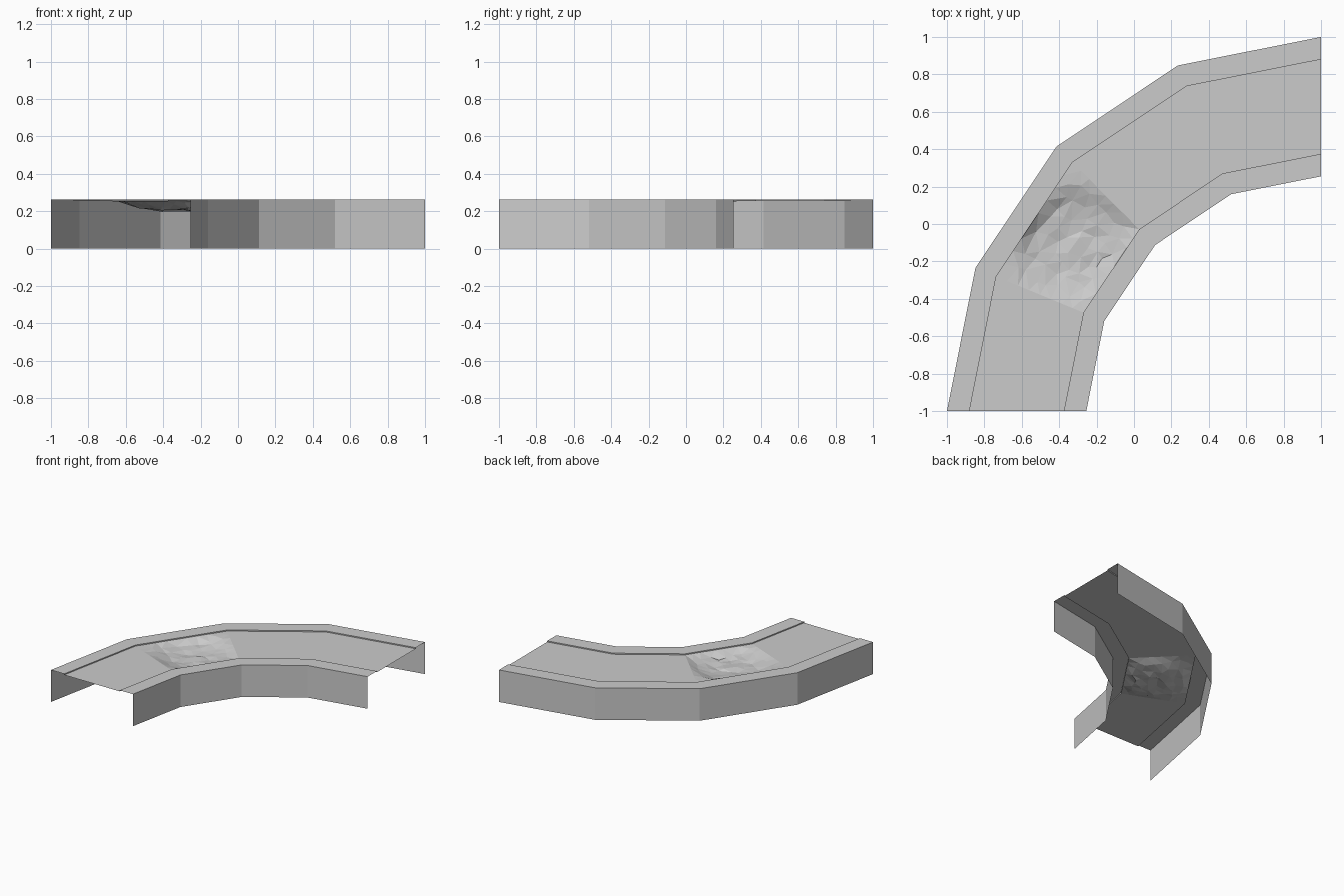
import bpy, bmesh, math, random
from mathutils import Vector

if "Cube" in bpy.data.objects:
    bpy.data.objects.remove(bpy.data.objects["Cube"])

random.seed(4)
TOP, ROAD = 0.263, 0.254            # kerb top and road heights
R_OUT, R_KERB_OUT, R_KERB_IN, R_IN = 2.0, 1.88, 1.375, 1.255
SEGMENTS = 4


def arc_point(radius, step, z):
    """Point on the quarter bend, whose centre is the (1, -1) corner."""
    a = math.pi - step * math.pi / 2 / SEGMENTS
    return Vector((1 + radius * math.cos(a), -1 + radius * math.sin(a), z))


def finish(name, bm):
    mesh = bpy.data.meshes.new(name)
    bm.to_mesh(mesh)
    bm.free()
    obj = bpy.data.objects.new(name, mesh)
    bpy.context.collection.objects.link(obj)
    return obj


def sweep(name, profile):
    """Sweep an open (radius, height) profile around the bend."""
    bm = bmesh.new()
    rows = [[bm.verts.new(arc_point(r, i, z)) for r, z in profile]
            for i in range(SEGMENTS + 1)]
    for a, b in zip(rows, rows[1:]):
        for j in range(len(profile) - 1):
            bm.faces.new((a[j], a[j + 1], b[j + 1], b[j]))
    return finish(name, bm)


# side walls with their raised kerbs, open at the ends and below
sweep("outer_wall_and_kerb", [(R_KERB_OUT, ROAD), (R_KERB_OUT, TOP), (R_OUT, TOP), (R_OUT, 0)])
sweep("inner_wall_and_kerb", [(R_IN, 0), (R_IN, TOP), (R_KERB_IN, TOP), (R_KERB_IN, ROAD)])

# road surface; the second segment is a fine grid with a rough pothole
bm = bmesh.new()
centre, radius, depth = Vector((-0.32, -0.11)), 0.33, 0.058
for s in range(SEGMENTS):
    c = [arc_point(R_KERB_IN, s, ROAD), arc_point(R_KERB_OUT, s, ROAD),
         arc_point(R_KERB_OUT, s + 1, ROAD), arc_point(R_KERB_IN, s + 1, ROAD)]
    n, m = (8, 9) if s == 1 else (1, 1)
    grid = []
    for i in range(m + 1):
        row = []
        for j in range(n + 1):
            inside = 0 < i < m and 0 < j < n
            v = (i + (random.uniform(-0.3, 0.3) if inside else 0)) / m
            u = (j + (random.uniform(-0.3, 0.3) if inside else 0)) / n
            p = c[0].lerp(c[1], u).lerp(c[3].lerp(c[2], u), v)
            d = (p.xy - centre).length / radius
            if inside and d < 1:
                p.z -= depth * min(1, 1.25 * (1 - d * d)) * random.uniform(0.75, 1.0)
            row.append(bm.verts.new(p))
        grid.append(row)
    for a, b in zip(grid, grid[1:]):
        for j in range(n):
            bm.faces.new((a[j], a[j + 1], b[j + 1], b[j]))
bmesh.ops.remove_doubles(bm, verts=bm.verts, dist=1e-5)
bmesh.ops.triangulate(bm, faces=bm.faces)
bmesh.ops.recalc_face_normals(bm, faces=bm.faces)
bm.normal_update()
if sum(f.normal.z for f in bm.faces) < 0:
    bmesh.ops.reverse_faces(bm, faces=bm.faces)
finish("road_with_pothole", bm)

# make wall and kerb faces point outwards
for name in ("outer_wall_and_kerb", "inner_wall_and_kerb"):
    mesh = bpy.data.objects[name].data
    if sum(p.normal.z for p in mesh.polygons) < 0:
        mesh.flip_normals()
